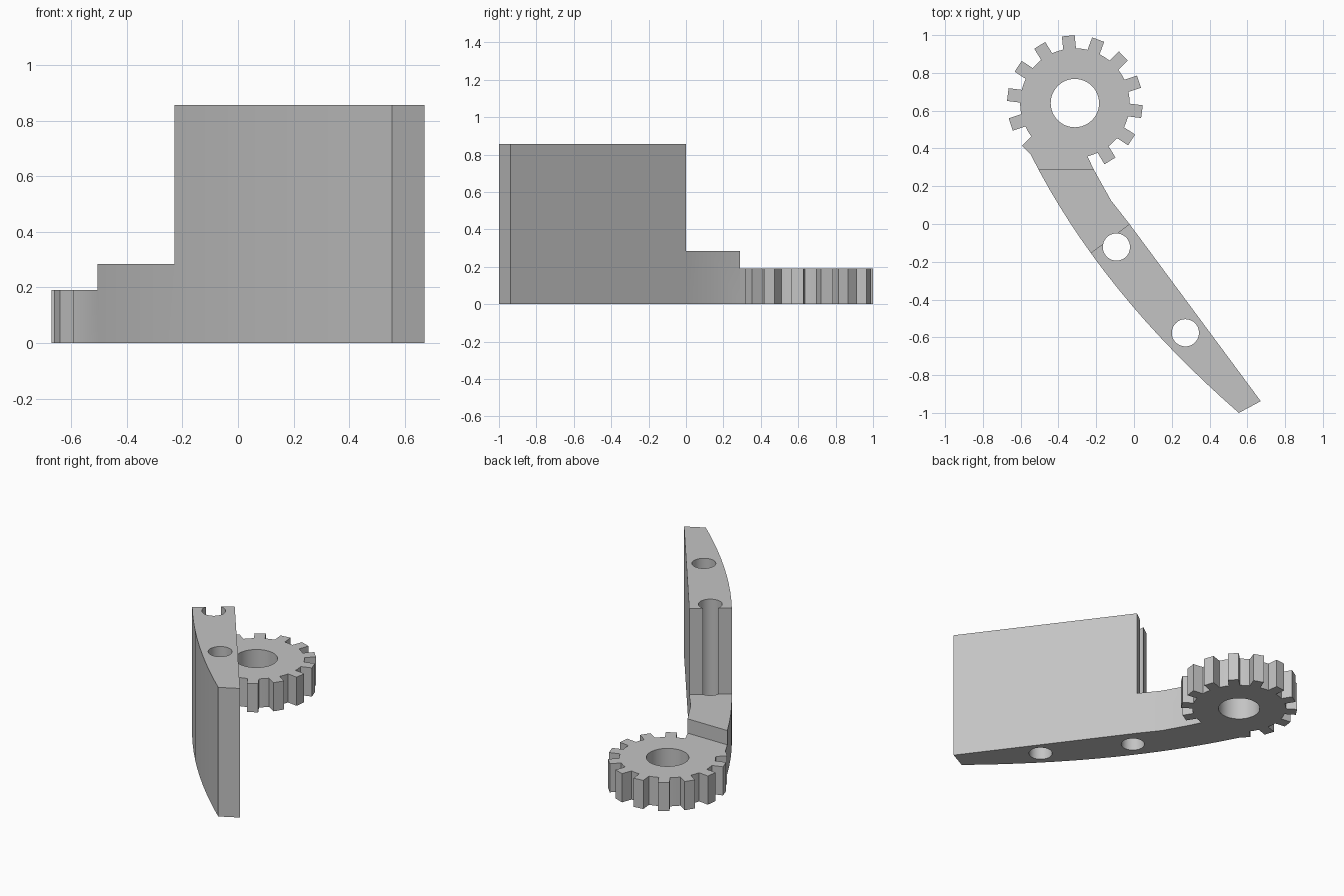
import bpy
import bmesh
from math import asin, cos, radians, sin, tau
from mathutils import Vector

if "Cube" in bpy.data.objects:
    bpy.data.objects.remove(bpy.data.objects["Cube"])

FULL_H, STEP_H, GEAR_H = 0.857, 0.285, 0.19
GEAR = Vector((-0.313, 0.64))
ROOT_R, TIP_R, BORE_R, HOLE_R = 0.29, 0.358, 0.128, 0.072
TEETH, HALF_TOOTH, FIRST_TOOTH = 14, 0.034, radians(-58.7)


def polar(centre, radius, angle):
    return centre + Vector((cos(angle), sin(angle))) * radius


def prism(name, outline, low, high):
    """Extrude a counter-clockwise outline from low to high."""
    bm = bmesh.new()
    base = bm.faces.new([bm.verts.new((p[0], p[1], low)) for p in outline])
    grown = bmesh.ops.extrude_face_region(bm, geom=[base])["geom"]
    top = [v for v in grown if isinstance(v, bmesh.types.BMVert)]
    bmesh.ops.translate(bm, vec=(0, 0, high - low), verts=top)
    bmesh.ops.recalc_face_normals(bm, faces=bm.faces)
    mesh = bpy.data.meshes.new(name)
    bm.to_mesh(mesh)
    bm.free()
    obj = bpy.data.objects.new(name, mesh)
    bpy.context.collection.objects.link(obj)
    return obj


def cut(target, cutter):
    cutter.hide_render = True
    mod = target.modifiers.new("cut", "BOOLEAN")
    mod.operation, mod.solver, mod.object = "DIFFERENCE", "EXACT", cutter
    bpy.context.view_layer.objects.active = target
    bpy.ops.object.modifier_apply(modifier=mod.name)
    bpy.data.objects.remove(cutter)


def circle(centre, radius, count=48):
    return [polar(centre, radius, tau * i / count) for i in range(count)]


# Toothed rim, leaving out the teeth swallowed by the arm
outline = []
pitch = tau / TEETH
root_half = asin(HALF_TOOTH / ROOT_R)
for i in range(TEETH - 2):
    a = FIRST_TOOTH + i * pitch
    along, across = Vector((cos(a), sin(a))), Vector((-sin(a), cos(a)))
    outline += [polar(GEAR, ROOT_R, a - root_half),
                GEAR + along * TIP_R - across * HALF_TOOTH,
                GEAR + along * TIP_R + across * HALF_TOOTH]
    if i < TEETH - 3:
        outline += [polar(GEAR, ROOT_R, a + root_half),
                    polar(GEAR, ROOT_R, a + pitch / 2)]

# Curved outer side of the arm, then its tip and straight inner side
start, bend, end = outline[-1], Vector((-0.18, -0.36)), Vector((0.555, -1.0))
for i in range(1, 17):
    t = i / 16
    outline.append(start * (1 - t) ** 2 + bend * 2 * t * (1 - t) + end * t * t)
outline += [(0.671, -0.938), (-0.024, 0.0), (-0.122, 0.125),
            (-0.214, 0.29), (-0.246, 0.358)]
lever = prism("geared_lever", outline, 0, FULL_H)

# Lower the neck behind the slanted end of the tall blade
a, b = Vector((-0.235, -0.158)), Vector((-0.024, 0.0))
d = (b - a).normalized()
n = Vector((-d.y, d.x)) * 3
cut(lever, prism("neck_cutter", [a - d, b + d, b + d + n, a - d + n], STEP_H, 2))

# Lower the gear itself
cut(lever, prism("gear_cutter", [(-2, 0.288), (2, 0.288), (2, 2), (-2, 2)], GEAR_H, 2))

# Gear bore and the two holes along the blade
for centre, radius in ((GEAR, BORE_R), (Vector((-0.093, -0.122)), HOLE_R),
                       (Vector((0.272, -0.576)), HOLE_R)):
    cut(lever, prism("hole_cutter", circle(centre, radius), -1, 2))

# Plain grey finish
grey = bpy.data.materials.new("plain_grey")
grey.use_nodes = True
colour = (0.55, 0.55, 0.55, 1)
grey.diffuse_color = colour
grey.node_tree.nodes["Principled BSDF"].inputs["Base Color"].default_value = colour
lever.data.materials.clear()
lever.data.materials.append(grey)

bpy.ops.object.select_all(action="DESELECT")
lever.select_set(True)
bpy.context.view_layer.objects.active = lever
bpy.ops.object.shade_smooth_by_angle(angle=radians(20))
